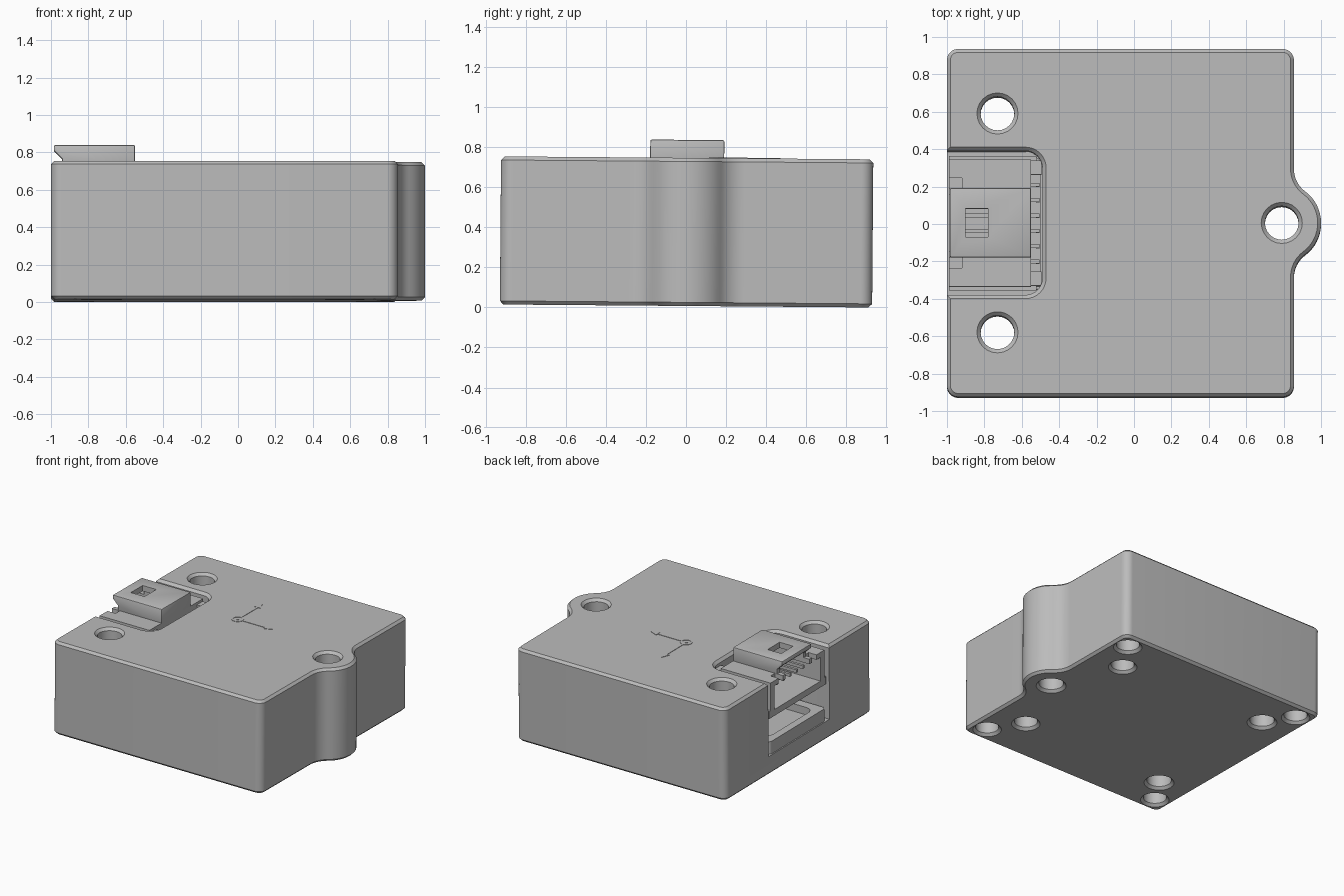
import bpy, bmesh, math
from mathutils import Vector

cube = bpy.data.objects.get("Cube")
if cube:
    bpy.data.objects.remove(cube, do_unlink=True)

grey = bpy.data.materials.new("plain grey")
grey.use_nodes = True
COLOUR = (0.5, 0.5, 0.5, 1)
grey.diffuse_color = COLOUR
grey.node_tree.nodes["Principled BSDF"].inputs["Base Color"].default_value = COLOUR
parts = []


def arc(cx, cy, r, a0, a1, n):
    """Points along an arc, angles in degrees."""
    angles = [math.radians(a0 + (a1 - a0) * i / n) for i in range(n + 1)]
    return [(cx + r * math.cos(a), cy + r * math.sin(a)) for a in angles]


def rounded(x0, x1, y0, y1, r, n=8):
    """Rounded rectangle outline."""
    pts = []
    for i, (cx, cy) in enumerate([(x1 - r, y1 - r), (x0 + r, y1 - r),
                                  (x0 + r, y0 + r), (x1 - r, y0 + r)]):
        pts += arc(cx, cy, r, 90 * i, 90 * i + 90, n)
    return pts


def loft(name, rings):
    """Closed solid through stacked outlines, each (points, z)."""
    bm = bmesh.new()
    loops = [[bm.verts.new((x, y, z)) for x, y in pts] for pts, z in rings]
    for lo, hi in zip(loops, loops[1:]):
        for i in range(len(lo)):
            j = (i + 1) % len(lo)
            bm.faces.new((lo[i], lo[j], hi[j], hi[i]))
    bm.faces.new(loops[0][::-1])
    bm.faces.new(loops[-1])
    bmesh.ops.recalc_face_normals(bm, faces=bm.faces)
    mesh = bpy.data.meshes.new(name)
    bm.to_mesh(mesh)
    bm.free()
    mesh.materials.append(grey)
    ob = bpy.data.objects.new(name, mesh)
    bpy.context.collection.objects.link(ob)
    parts.append(ob)
    return ob


def box(name, x0, x1, y0, y1, z0, z1):
    pts = [(x0, y0), (x1, y0), (x1, y1), (x0, y1)]
    return loft(name, [(pts, z0), (pts, z1)])


def apply(ob, mod):
    bpy.context.view_layer.objects.active = ob
    bpy.ops.object.modifier_apply(modifier=mod.name)


def bevel(ob, width, segments=1):
    mod = ob.modifiers.new("bevel", "BEVEL")
    mod.width, mod.segments = width, segments
    mod.limit_method, mod.angle_limit = "ANGLE", math.radians(50)
    apply(ob, mod)


def cut(ob, cutter):
    mod = ob.modifiers.new("cut", "BOOLEAN")
    mod.operation, mod.solver, mod.object = "DIFFERENCE", "EXACT", cutter
    apply(ob, mod)
    parts.remove(cutter)
    bpy.data.objects.remove(cutter, do_unlink=True)


def drill(ob, x, y, r, depth=None):
    """Round hole with chamfered mouths; blind from below when depth is given."""
    def ring(radius):
        return arc(x, y, radius, 0, 345, 23)
    rings = [(ring(r + 0.03), -0.01), (ring(r), 0.02)]
    if depth:
        rings.append((ring(r), depth))
    else:
        rings += [(ring(r), H - 0.02), (ring(r + 0.03), H + 0.01)]
    cut(ob, loft("hole_cutter", rings))


# Case: rounded block with a mounting ear on the +x side
H, R, EAR_X, EAR_R, FILLET = 0.74, 0.06, 0.79, 0.21, 0.15
X0, X1, Y = -1.0, 0.855, 0.93
fx = X1 + FILLET
fy = math.sqrt((EAR_R + FILLET) ** 2 - (fx - EAR_X) ** 2)
turn = math.degrees(math.atan2(fy, fx - EAR_X))
outline = (arc(X1 - R, -Y + R, R, -90, 0, 8)
           + arc(fx, -fy, FILLET, 180, 180 - turn, 8)
           + arc(EAR_X, 0, EAR_R, -turn, turn, 16)[1:-1]
           + arc(fx, fy, FILLET, 180 + turn, 180, 8)
           + arc(X1 - R, Y - R, R, 0, 90, 8)
           + arc(X0 + R, Y - R, R, 90, 180, 8)
           + arc(X0 + R, -Y + R, R, 180, 270, 8))
case = loft("case", [(outline, 0), (outline, H)])
bevel(case, 0.018)

# Connector bay, cut with a chamfered rim
bay = rounded(-1.3, -0.49, -0.385, 0.385, 0.09)
rim = rounded(-1.3, -0.46, -0.415, 0.415, 0.12)
cut(case, loft("bay_cutter", [(bay, 0.15), (bay, H - 0.02), (rim, H + 0.01)]))

# Through holes, then blind screw holes underneath
for x, y in [(EAR_X, 0), (-0.73, 0.585), (-0.73, -0.585)]:
    drill(case, x, y, 0.09)
for side in (-1, 1):
    for x, y in [(0.73, 0.8), (-0.87, 0.8), (0.57, 0.55)]:
        drill(case, x, y * side, 0.085, 0.12)

# Bay floor with a shallow pocket
floor = loft("bay_floor", [(rounded(-0.99, -0.5, -0.355, 0.355, 0.03), z) for z in (0.14, 0.25)])
pocket = rounded(-0.93, -0.58, -0.28, 0.28, 0.06)
cut(floor, loft("pocket_cutter", [(pocket, 0.19), (pocket, 0.3)]))

# Socket shell, open toward -x
shell = box("socket_shell", -0.99, -0.55, -0.34, 0.34, 0.44, 0.72)
cut(shell, box("socket_cutter", -1.1, -0.6, -0.29, 0.29, 0.49, 0.68))
cut(shell, box("slot_cutter", -1.1, -0.6, -0.15, 0.15, 0.6, 0.8))
for side in (-1, 1):
    y0, y1 = sorted((0.185 * side, 0.24 * side))
    cut(shell, box("notch_cutter", -1.1, -0.92, y0, y1, 0.6, 0.8))
    # Rear bracket and thin side rail
    y0, y1 = sorted((0.26 * side, 0.335 * side))
    box("rear_bracket", -0.61, -0.495, y0, y1, 0.25, 0.7)
    y0, y1 = sorted((0.335 * side, 0.36 * side))
    box("side_rail", -0.99, -0.52, y0, y1, 0.44, 0.5)

# Raised latch hood with an undercut front lip
profile = [(-0.985, 0.83), (-0.55, 0.83), (-0.55, 0.69), (-0.94, 0.69),
           (-0.94, 0.755), (-0.985, 0.8)]
hood = loft("latch_hood", [(profile, -0.185), (profile, 0.185)])
for v in hood.data.vertices:
    x, z, y = v.co
    v.co = Vector((x, y, z))
hood.data.flip_normals()
bevel(hood, 0.008, 2)
cut(hood, box("channel_cutter", -1.1, -0.6, -0.15, 0.15, 0.6, 0.785))
cut(hood, box("window_cutter", -0.9, -0.78, -0.075, 0.075, 0.7, 0.9))

# Contact pins, bent down behind the socket
for i in range(6):
    y = -0.205 + 0.082 * i
    box("contact_pin", -0.9, -0.505, y - 0.01, y + 0.01, 0.6, 0.625)
    box("pin_leg", -0.525, -0.505, y - 0.01, y + 0.01, 0.24, 0.6)

# Axis marker on the lid: ring, dot and two arrows
ox, oy, top = -0.115, 0.155, H + 0.003
marker = loft("marker_ring", [(arc(ox, oy, 0.045, 0, 345, 23), z) for z in (H - 0.01, top)])
cut(marker, loft("ring_cutter", [(arc(ox, oy, 0.035, 0, 345, 23), z) for z in (H - 0.02, H + 0.02)]))
loft("marker_dot", [(arc(ox, oy, 0.013, 0, 330, 11), z) for z in (H - 0.01, top)])
for dx, dy in [(1, 0), (0, 1)]:
    def place(pts):
        return [(ox + a * dx - b * dy, oy + a * dy + b * dx) for a, b in pts]
    for name, pts in [("arrow_shaft", [(0.045, -0.006), (0.25, -0.006), (0.25, 0.006), (0.045, 0.006)]),
                      ("arrow_head", [(0.25, -0.025), (0.31, 0), (0.25, 0.025)])]:
        loft(name, [(place(pts), z) for z in (H - 0.01, top)])

# Shading, and the slight lean of the whole model about x
LEAN = 0.008
for ob in parts:
    bpy.ops.object.select_all(action="DESELECT")
    ob.select_set(True)
    bpy.context.view_layer.objects.active = ob
    bpy.ops.object.shade_smooth_by_angle(angle=math.radians(30))
    ob.rotation_euler.x = -LEAN
    ob.location.z = Y * LEAN
